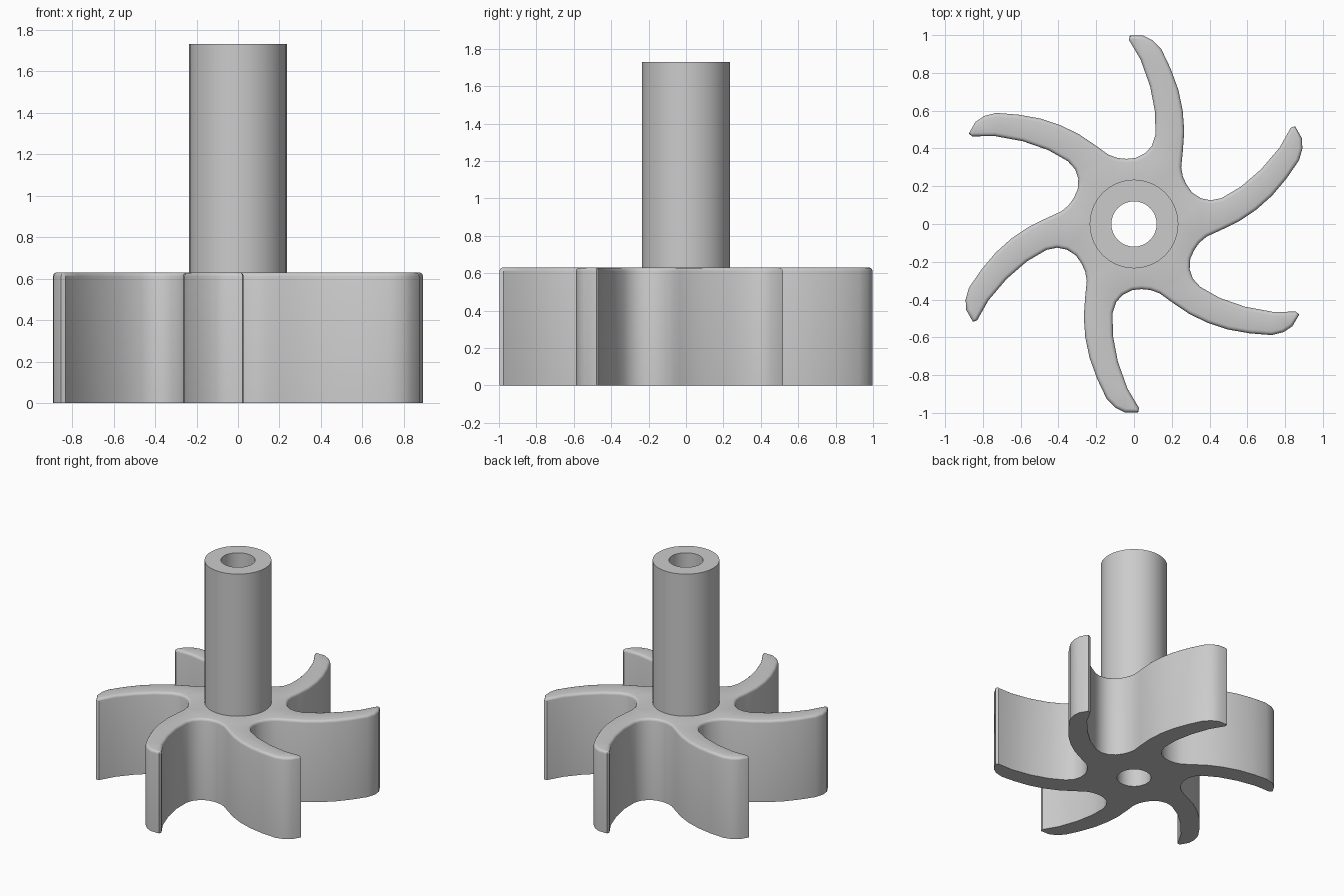
import bpy, bmesh, math
from mathutils import Vector, Matrix

cube = bpy.data.objects.get("Cube")
if cube:
    bpy.data.objects.remove(cube, do_unlink=True)

BLADES, SIDES = 6, 32
ROTOR_TOP, SHAFT_TOP = 0.63, 1.73
SHAFT_R, BORE_R, ROUND = 0.235, 0.12, 0.02

grey = bpy.data.materials.new("plain grey")
grey.use_nodes = True
grey.diffuse_color = (0.6, 0.6, 0.6, 1)
grey.node_tree.nodes["Principled BSDF"].inputs["Base Color"].default_value = grey.diffuse_color

# One curved blade, from the valley before it to the valley after it
BLADE = [(-0.04, 0.345), (0.01, 0.35), (0.06, 0.375), (0.095, 0.415), (0.113, 0.47),
         (0.112, 0.59), (0.085, 0.73), (0.035, 0.87), (-0.027, 0.975), (-0.022, 0.997),
         (0.05, 0.997), (0.10, 0.972), (0.145, 0.925), (0.195, 0.82), (0.235, 0.71),
         (0.258, 0.60), (0.266, 0.49), (0.258, 0.38), (0.25, 0.30), (0.259, 0.25)]


def circle(radius):
    return [Vector((radius * math.cos(a), radius * math.sin(a)))
            for a in (math.tau * i / SIDES for i in range(SIDES))]


def inset(points, distance):
    """Move a clockwise outline inward along its averaged normals."""
    moved = []
    for i, p in enumerate(points):
        before = (p - points[i - 1]).normalized()
        after = (points[(i + 1) % len(points)] - p).normalized()
        along = (before + after).normalized()
        moved.append(p + Vector((along.y, -along.x)) * distance)
    return moved


def add_loop(bm, points, z):
    return [bm.verts.new((p.x, p.y, z)) for p in points]


def join_loops(bm, a, b):
    for i in range(len(a)):
        bm.faces.new((a[i - 1], a[i], b[i], b[i - 1]))


def cap(bm, outer, inner):
    """Fill the flat area between an outline and a hole."""
    edges = []
    for ring in (outer, inner):
        for i in range(len(ring)):
            edge = bm.edges.get((ring[i - 1], ring[i]))
            edges.append(edge or bm.edges.new((ring[i - 1], ring[i])))
    bmesh.ops.triangle_fill(bm, edges=edges, use_beauty=True, normal=(0, 0, 1))


def finish(bm, name):
    bmesh.ops.recalc_face_normals(bm, faces=bm.faces[:])
    mesh = bpy.data.meshes.new(name)
    bm.to_mesh(mesh)
    bm.free()
    mesh.materials.append(grey)
    obj = bpy.data.objects.new(name, mesh)
    bpy.context.collection.objects.link(obj)
    bpy.ops.object.select_all(action='DESELECT')
    obj.select_set(True)
    bpy.context.view_layer.objects.active = obj
    bpy.ops.object.shade_smooth_by_angle(angle=math.radians(35))


# Bladed rotor: upright walls, rounded upper rim, flat top and bottom
outline = []
for k in range(BLADES):
    turn = Matrix.Rotation(-math.tau * k / BLADES, 2)
    outline += [turn @ Vector(p) for p in BLADE]

bm = bmesh.new()
bottom = add_loop(bm, outline, 0)
rim = bottom
for step in range(4):
    a = math.radians(30 * step)
    ring = add_loop(bm, inset(outline, ROUND * (1 - math.cos(a))),
                    ROTOR_TOP - ROUND * (1 - math.sin(a)))
    join_loops(bm, rim, ring)
    rim = ring
cap(bm, bottom, add_loop(bm, circle(BORE_R), 0))
cap(bm, rim, add_loop(bm, circle(SHAFT_R), ROTOR_TOP))
finish(bm, "bladed_rotor")

# Hollow shaft: outer wall, end ring, and a bore running down through the rotor
bm = bmesh.new()
loops = [add_loop(bm, circle(r), z) for r, z in
         ((SHAFT_R, ROTOR_TOP), (SHAFT_R, SHAFT_TOP), (BORE_R, SHAFT_TOP), (BORE_R, 0))]
for a, b in zip(loops, loops[1:]):
    join_loops(bm, a, b)
finish(bm, "hollow_shaft")
